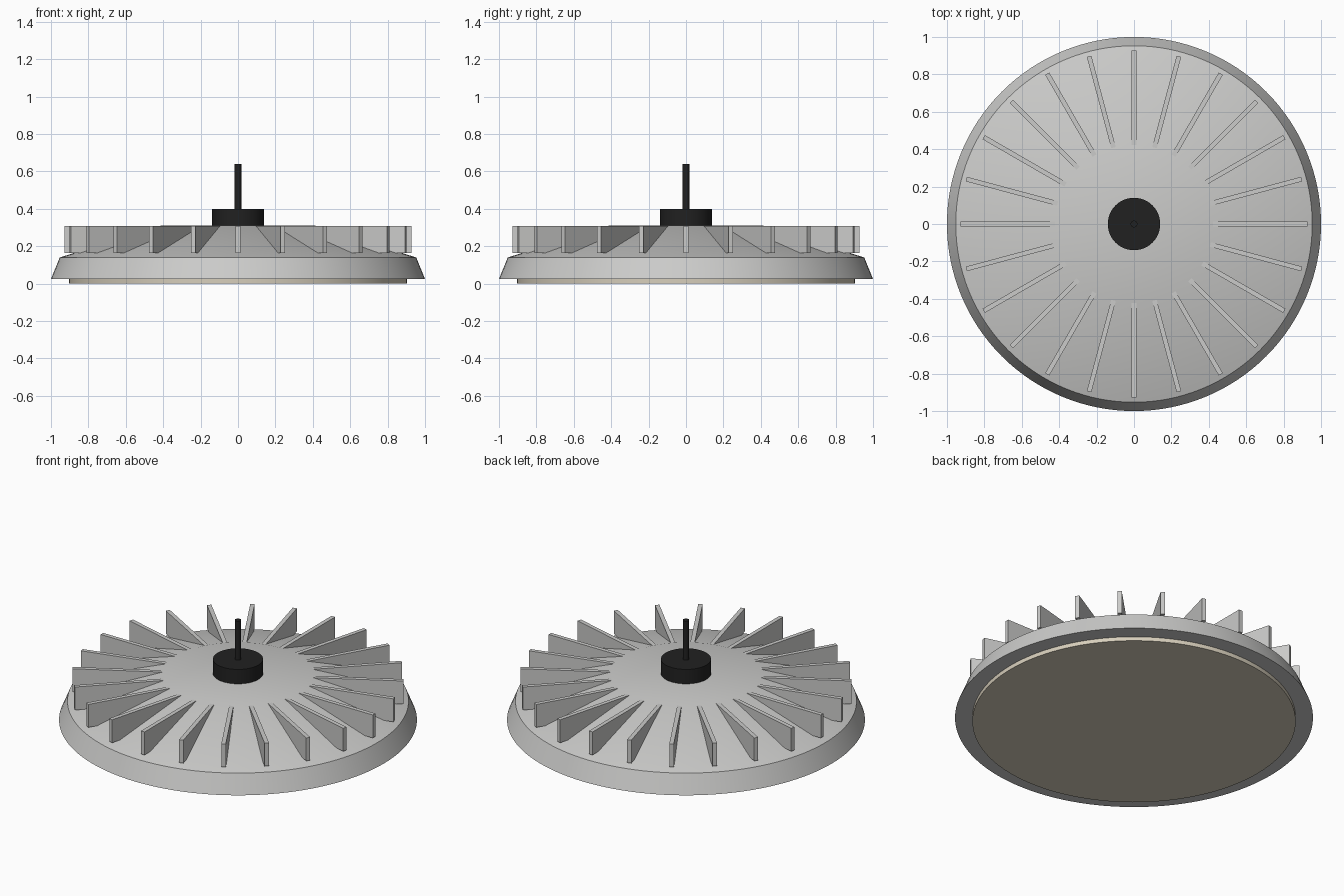
import bpy, bmesh, math
from mathutils import Matrix

if "Cube" in bpy.data.objects:
    bpy.data.objects.remove(bpy.data.objects["Cube"])


def material(name, rgb):
    m = bpy.data.materials.new(name)
    m.diffuse_color = (*rgb, 1)
    m.use_nodes = True
    m.node_tree.nodes["Principled BSDF"].inputs["Base Color"].default_value = m.diffuse_color
    return m


METAL = material("grey_metal", (0.60, 0.60, 0.59))
LENS = material("warm_diffuser", (0.68, 0.62, 0.50))
BLACK = material("black_plastic", (0.015, 0.015, 0.015))


def finish(bm, name, mat, smooth=True):
    bmesh.ops.recalc_face_normals(bm, faces=bm.faces)
    me = bpy.data.meshes.new(name)
    bm.to_mesh(me)
    bm.free()
    me.materials.append(mat)
    ob = bpy.data.objects.new(name, me)
    bpy.context.collection.objects.link(ob)
    if smooth:
        bpy.ops.object.select_all(action='DESELECT')
        ob.select_set(True)
        bpy.context.view_layer.objects.active = ob
        bpy.ops.object.shade_smooth_by_angle(angle=math.radians(30))
    return ob


def turned(name, profile, mat, n):
    """Stack of rings from (radius, z) pairs, closed by flat caps."""
    bm = bmesh.new()
    rings = [[bm.verts.new((r * math.cos(2 * math.pi * i / n),
                            r * math.sin(2 * math.pi * i / n), z))
              for i in range(n)] for r, z in profile]
    for a, b in zip(rings, rings[1:]):
        for i in range(n):
            j = (i + 1) % n
            bm.faces.new((a[i], a[j], b[j], b[i]))
    bm.faces.new(rings[0][::-1])
    bm.faces.new(rings[-1])
    return finish(bm, name, mat)


# Housing: flared rim, shallow cone and flat centre
turned("housing", [(1.0, 0.025), (0.953, 0.14), (0.41, 0.311)], METAL, 128)

# Diffuser disc underneath
turned("diffuser", [(0.903, 0.0), (0.903, 0.03)], LENS, 128)

# Driver cap and hanging rod
turned("driver_cap", [(0.14, 0.305), (0.14, 0.40)], BLACK, 64)
turned("hanging_rod", [(0.018, 0.395), (0.018, 0.64)], BLACK, 32)

# Ring of radial cooling fins
FINS, R_IN, R_OUT, Z0, Z1, THICK = 24, 0.40, 0.928, 0.165, 0.307, 0.025
bm = bmesh.new()
for k in range(FINS):
    place = (Matrix.Rotation(2 * math.pi * k / FINS, 4, 'Z')
             @ Matrix.Translation(((R_IN + R_OUT) / 2, 0, (Z0 + Z1) / 2))
             @ Matrix.Diagonal((R_OUT - R_IN, THICK, Z1 - Z0, 1)))
    bmesh.ops.create_cube(bm, size=1, matrix=place)
finish(bm, "cooling_fins", METAL, smooth=False)
